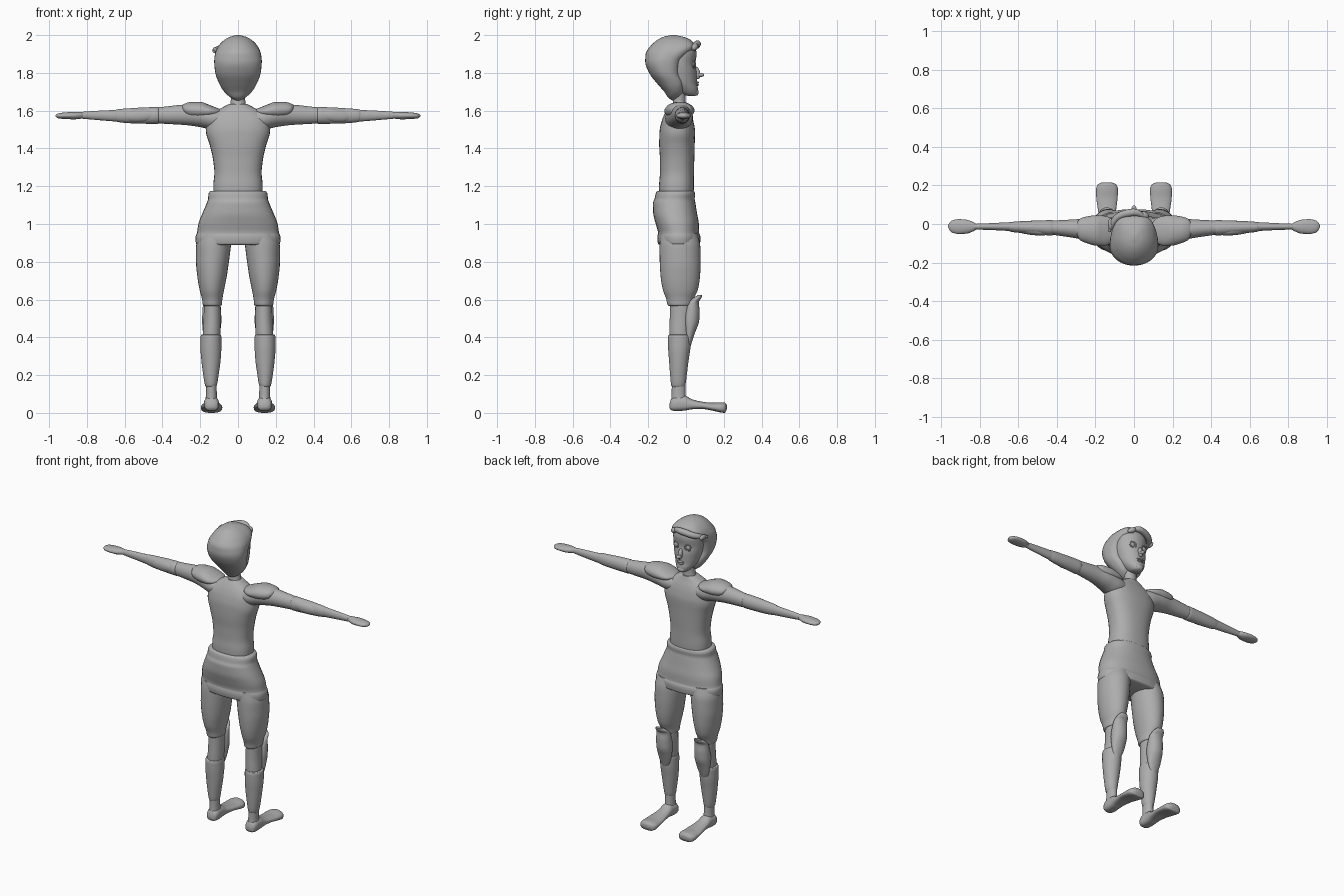
import bpy, bmesh, math
from mathutils import Vector, Matrix

grey = bpy.data.materials.new("plain grey")
grey.diffuse_color = (0.42, 0.42, 0.42, 1)


def finish(name, bm, mirror=False, angle=50):
    bmesh.ops.recalc_face_normals(bm, faces=bm.faces)
    me = bpy.data.meshes.new(name)
    bm.to_mesh(me)
    bm.free()
    me.polygons.foreach_set("use_smooth", [True] * len(me.polygons))
    me.set_sharp_from_angle(angle=math.radians(angle))
    me.materials.append(grey)
    ob = bpy.data.objects.new(name, me)
    bpy.context.collection.objects.link(ob)
    if mirror:
        ob.modifiers.new("mirror", 'MIRROR').use_mirror_merge = False
    return ob


def smooth_rings(rings, sub):
    """Monotone cubic interpolation between the given cross-sections."""
    def slope(i, k):
        return (rings[i + 1][k] - rings[i][k]) / (rings[i + 1][0] - rings[i][0])

    def tangent(i, k):
        if i == 0:
            return slope(0, k)
        if i == len(rings) - 1:
            return slope(i - 1, k)
        a, b = slope(i - 1, k), slope(i, k)
        return 2 * a * b / (a + b) if a * b > 0 else 0

    out = []
    for i in range(len(rings) - 1):
        p, q = rings[i], rings[i + 1]
        h = q[0] - p[0]
        for s in range(sub):
            t = s / sub
            row = [p[0] + h * t]
            for k in range(1, 5):
                row.append(p[k] * (2*t**3 - 3*t*t + 1) + q[k] * (3*t*t - 2*t**3)
                           + h * tangent(i, k) * (t**3 - 2*t*t + t)
                           + h * tangent(i + 1, k) * (t**3 - t*t))
            out.append(row)
    out.append(list(rings[-1]))
    return out


def loft(name, axis, rings, mirror=False, power=(2, 2), n=32, sub=4):
    """Rings are (position, u min, u max, v min, v max) along the axis."""
    bm = bmesh.new()
    loops = []
    for t, u0, u1, v0, v1 in smooth_rings(rings, sub):
        loop = []
        for i in range(n):
            a = 2 * math.pi * i / n
            c, s = math.cos(a), math.sin(a)
            e = 2 / (power[1] if s > 0 else power[0])
            u = (u0 + u1) / 2 + (u1 - u0) / 2 * math.copysign(abs(c) ** e, c)
            v = (v0 + v1) / 2 + (v1 - v0) / 2 * math.copysign(abs(s) ** e, s)
            co = {'x': (t, u, v), 'y': (u, t, v), 'z': (u, v, t)}[axis]
            loop.append(bm.verts.new(co))
        loops.append(loop)
    for a, b in zip(loops, loops[1:]):
        for i in range(n):
            j = (i + 1) % n
            bm.faces.new((a[i], a[j], b[j], b[i]))
    bm.faces.new(loops[0])
    bm.faces.new(loops[-1])
    return finish(name, bm, mirror)


def centred(rows):
    """Rows (z, half width, y back, y front) as rings about x = 0."""
    return [(z, -w, w, b, f) for z, w, b, f in rows]


def ellipsoid(name, loc, size, rot=(0, 0, 0), mirror=False):
    bm = bmesh.new()
    bmesh.ops.create_uvsphere(bm, u_segments=24, v_segments=14, radius=1)
    m = Matrix.Translation(loc)
    for ang, ax in zip(rot, 'XYZ'):
        m = m @ Matrix.Rotation(math.radians(ang), 4, ax)
    m = m @ Matrix.Diagonal((*size, 1))
    bmesh.ops.transform(bm, matrix=m, verts=bm.verts)
    return finish(name, bm, mirror)


def tube(name, points, depth):
    """Tapered tube through points (x, y, z, radius factor)."""
    cu = bpy.data.curves.new(name, 'CURVE')
    cu.dimensions = '3D'
    cu.bevel_depth = depth
    cu.bevel_resolution = 4
    cu.use_fill_caps = True
    sp = cu.splines.new('NURBS')
    sp.points.add(len(points) - 1)
    for p, (x, y, z, r) in zip(sp.points, points):
        p.co = (x, y, z, 1)
        p.radius = r
    sp.use_endpoint_u = True
    sp.order_u = 3
    cu.materials.append(grey)
    ob = bpy.data.objects.new(name, cu)
    bpy.context.collection.objects.link(ob)


# Head, hair and neck
loft("face", 'z', centred([
    (1.677, .012, .02, .045), (1.685, .032, -.02, .062), (1.71, .055, -.06, .064),
    (1.745, .075, -.10, .058), (1.80, .090, -.12, .057), (1.85, .098, -.12, .050),
    (1.90, .100, -.12, .056), (1.945, .085, -.12, .045), (1.975, .03, -.08, .0)]))
loft("hair", 'z', centred([
    (1.655, .012, -.075, -.05), (1.67, .040, -.095, -.035), (1.70, .073, -.115, -.015),
    (1.74, .098, -.150, -.010), (1.80, .120, -.195, -.030), (1.86, .126, -.216, -.020),
    (1.90, .122, -.214, .015), (1.94, .105, -.190, .048), (1.97, .078, -.158, .030),
    (1.99, .045, -.122, -.010), (2.0, .010, -.08, -.055)]), power=(2, 3))
loft("neck", 'z', centred([
    (1.58, .060, -.09, .01), (1.62, .044, -.075, .002), (1.66, .038, -.068, -.002),
    (1.72, .042, -.07, .0)]))
ellipsoid("nose", (0, .058, 1.80), (.014, .017, .034), (14, 0, 0))
ellipsoid("nose_tip", (0, .075, 1.789), (.014, .021, .011))
ellipsoid("upper_lip", (0, .057, 1.749), (.024, .012, .006))
ellipsoid("lower_lip", (0, .057, 1.737), (.020, .012, .006))
ellipsoid("chin", (0, .052, 1.697), (.025, .015, .018))
ellipsoid("eye", (.042, .036, 1.845), (.018, .012, .018), mirror=True)

# Round eye rims
bm = bmesh.new()
loops = []
for i in range(20):
    a = 2 * math.pi * i / 20
    loops.append([bm.verts.new((.042 + (.019 + .004 * math.cos(b)) * math.cos(a),
                                .043 - .006 * math.cos(a) + .004 * math.sin(b),
                                1.845 + (.019 + .004 * math.cos(b)) * math.sin(a)))
                  for b in (k * math.pi / 3 for k in range(6))])
for i in range(20):
    p, q = loops[i], loops[(i + 1) % 20]
    for k in range(6):
        bm.faces.new((p[k], p[(k + 1) % 6], q[(k + 1) % 6], q[k]))
finish("eye_rim", bm, True)

# Swept fringe and its knot
tube("fringe", [(.05, .04, 1.945, .6), (.02, .062, 1.955, 1.1), (-.03, .058, 1.95, 1.2),
                (-.085, .040, 1.935, 1.1), (-.115, .0, 1.922, .9), (-.128, -.04, 1.912, .4)], .017)
ellipsoid("fringe_knot", (.055, .045, 1.937), (.026, .018, .017), (0, 25, -30))
ellipsoid("fringe_tip", (-.122, .0, 1.92), (.013, .03, .016))

# Torso
loft("torso", 'z', centred([
    (1.12, .130, -.14, .035), (1.20, .131, -.143, .042), (1.27, .125, -.138, .042),
    (1.34, .132, -.138, .044), (1.42, .150, -.142, .046), (1.49, .170, -.140, .048),
    (1.54, .170, -.130, .040), (1.58, .140, -.115, .028), (1.61, .095, -.098, .015),
    (1.635, .048, -.08, .006)]), power=(2.4, 2.4))

# Skirt with rolled waistband and hem
loft("skirt", 'z', centred([
    (.888, .205, -.135, .062), (.895, .222, -.148, .074), (.925, .225, -.152, .077),
    (.942, .222, -.150, .074), (.950, .218, -.148, .070), (1.00, .210, -.160, .068),
    (1.06, .187, -.174, .058), (1.11, .166, -.175, .050), (1.135, .158, -.166, .046),
    (1.155, .157, -.162, .048), (1.170, .151, -.157, .045), (1.176, .138, -.147, .036)]),
    power=(2.3, 2.3))

# Legs
loft("thigh", 'z', [
    (.565, .098, .176, -.088, .022), (.572, .086, .186, -.098, .034), (.60, .083, .190, -.104, .040),
    (.65, .074, .203, -.122, .062), (.72, .060, .215, -.134, .074), (.80, .048, .222, -.139, .078),
    (.88, .038, .222, -.140, .076), (.95, .03, .205, -.135, .06)], True)
loft("knee", 'z', [
    (.33, .100, .190, -.085, .018), (.42, .093, .186, -.088, .022),
    (.50, .091, .182, -.086, .030), (.60, .092, .180, -.085, .03)], True)
loft("shin_guard", 'z', [
    (.135, .120, .168, -.070, -.012), (.145, .112, .174, -.078, -.004), (.20, .103, .184, -.084, .004),
    (.28, .092, .194, -.090, .014), (.35, .088, .199, -.095, .024), (.395, .088, .199, -.096, .026),
    (.412, .090, .196, -.093, .024), (.415, .098, .188, -.086, .018)], True)
loft("knee_pad", 'z', [
    (.345, .130, .152, .005, .022), (.37, .112, .172, .0, .030), (.43, .094, .186, -.01, .050),
    (.49, .088, .190, -.02, .070), (.54, .090, .188, -.01, .072), (.585, .094, .184, .01, .068),
    (.61, .102, .178, .04, .082), (.625, .118, .165, .066, .086)], True)
loft("ankle", 'z', [
    (.05, .108, .174, -.080, .004), (.10, .112, .170, -.076, -.002),
    (.16, .114, .170, -.075, -.004)], True)
loft("foot", 'y', [
    (-.087, .125, .157, .025, .050), (-.078, .108, .172, .014, .075), (-.05, .101, .180, .010, .092),
    (-.01, .102, .180, .012, .092), (.03, .099, .182, .019, .073), (.08, .092, .188, .021, .060),
    (.14, .085, .196, .012, .054), (.18, .083, .197, .003, .056), (.205, .092, .188, .0, .055),
    (.216, .115, .166, .018, .042)], True, power=(3, 2))

# Arms
loft("arm", 'x', [
    (.06, -.10, .02, 1.50, 1.60), (.14, -.11, .036, 1.500, 1.618), (.20, -.10, .036, 1.513, 1.630),
    (.28, -.078, .026, 1.524, 1.632), (.38, -.062, .020, 1.530, 1.622), (.46, -.052, .016, 1.535, 1.615),
    (.55, -.045, .013, 1.538, 1.612), (.65, -.036, .009, 1.543, 1.604), (.75, -.031, .004, 1.551, 1.599),
    (.85, -.028, .0, 1.56, 1.592)], True)
loft("forearm_sleeve", 'x', [
    (.415, -.048, .008, 1.542, 1.606), (.425, -.060, .020, 1.530, 1.619), (.50, -.054, .018, 1.531, 1.617),
    (.58, -.047, .015, 1.534, 1.612), (.64, -.040, .010, 1.541, 1.607), (.652, -.033, .005, 1.548, 1.60)],
    True)
ellipsoid("elbow_patch", (.52, -.035, 1.574), (.10, .023, .034), (0, 3, 5), True)
loft("hand", 'x', [
    (.815, -.026, -.002, 1.562, 1.588), (.835, -.038, .010, 1.557, 1.594), (.87, -.050, .022, 1.554, 1.594),
    (.91, -.052, .025, 1.556, 1.591), (.945, -.044, .018, 1.558, 1.587), (.960, -.028, .004, 1.564, 1.581),
    (.965, -.016, -.008, 1.570, 1.576)], True)

# Shoulder pads
loft("shoulder_pad", 'x', [
    (.085, -.06, -.01, 1.585, 1.606), (.12, -.10, .032, 1.57, 1.618), (.16, -.115, .043, 1.56, 1.634),
    (.20, -.112, .045, 1.555, 1.647), (.25, -.098, .038, 1.56, 1.646), (.28, -.084, .028, 1.575, 1.638),
    (.297, -.055, .005, 1.60, 1.628)], True)
